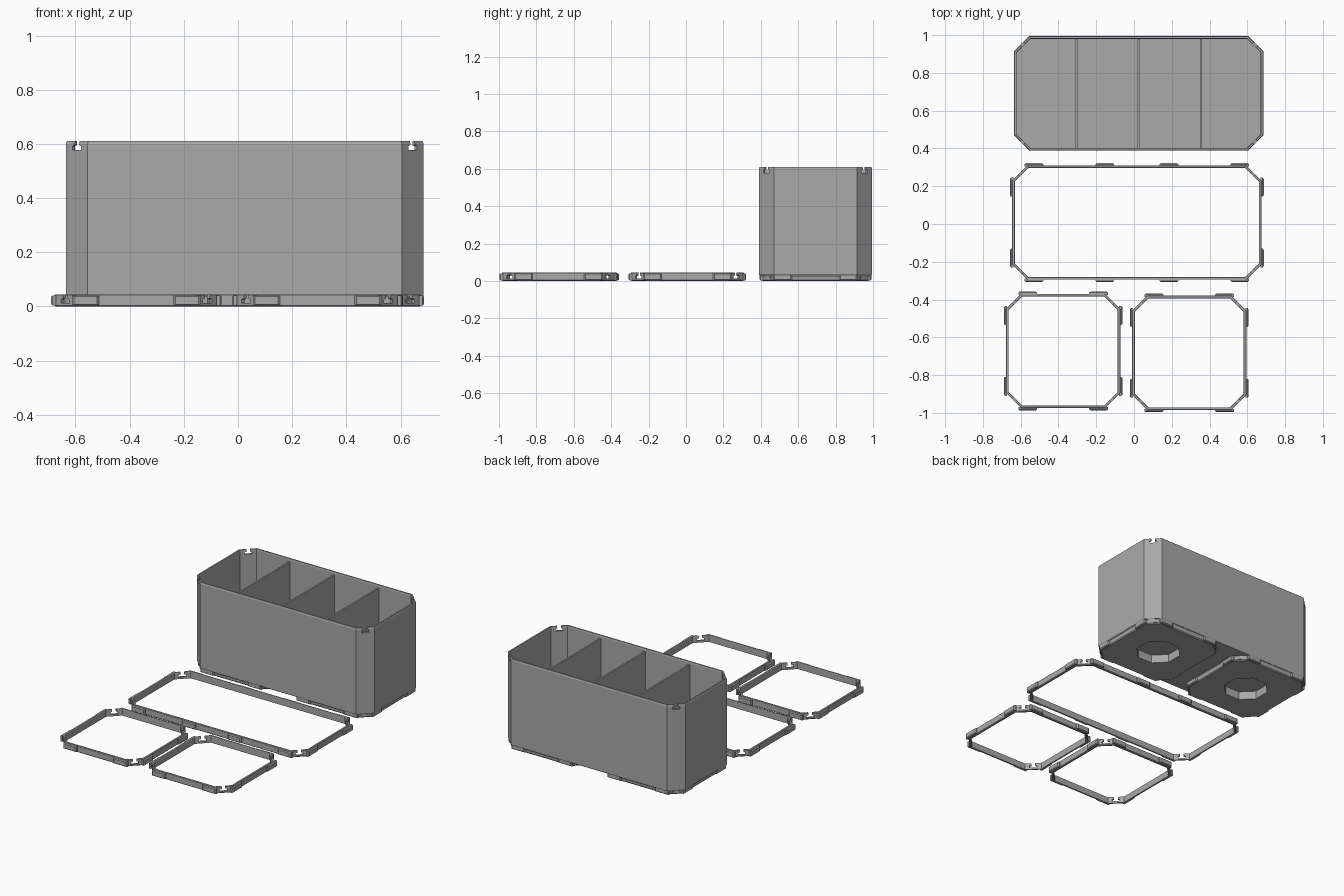
import bpy, bmesh, math
from mathutils import Matrix, Vector

if "Cube" in bpy.data.objects:
    bpy.data.objects.remove(bpy.data.objects["Cube"])

grey = bpy.data.materials.new("grey plastic")
grey.diffuse_color = (0.40, 0.40, 0.40, 1)
grey.use_nodes = True
grey.node_tree.nodes["Principled BSDF"].inputs["Base Color"].default_value = grey.diffuse_color


def octo(w, d, c, t, z):
    """Chamfered rectangle, offset inwards by t, at height z."""
    x, y, k = w / 2 - t, d / 2 - t, c - 0.586 * t
    return [(x, y - k, z), (x - k, y, z), (k - x, y, z), (-x, y - k, z),
            (-x, k - y, z), (k - x, -y, z), (x - k, -y, z), (x, k - y, z)]


def make(name, bm, loc=(0, 0, 0)):
    bmesh.ops.recalc_face_normals(bm, faces=bm.faces)
    me = bpy.data.meshes.new(name)
    bm.to_mesh(me)
    bm.free()
    ob = bpy.data.objects.new(name, me)
    ob.location = loc
    me.materials.append(grey)
    bpy.context.collection.objects.link(ob)
    return ob


def loft(bm, loops, closed=False):
    """Skin a stack of loops; cap the ends or join last to first."""
    rows = [[bm.verts.new(p) for p in lp] for lp in loops]
    n = len(rows[0])
    for a, b in zip(rows, rows[1:] + (rows[:1] if closed else [])):
        for i in range(n):
            bm.faces.new((a[i], a[(i + 1) % n], b[(i + 1) % n], b[i]))
    if not closed:
        bm.faces.new(rows[0][::-1])
        bm.faces.new(rows[-1])


def prism(bm, outline, depth, mat):
    """Outline in local xz, extruded along local y, then placed by a matrix."""
    loft(bm, [[mat @ Vector((x, s * depth / 2, z)) for x, z in outline] for s in (-1, 1)])


def place(x, y, z, angle):
    return Matrix.Translation((x, y, z)) @ Matrix.Rotation(angle, 4, 'Z')


def corners(w, d, c):
    """Middle of each chamfer with the direction it faces."""
    for sx in (-1, 1):
        for sy in (-1, 1):
            yield sx * (w - c) / 2, sy * (d - c) / 2, math.atan2(sy, sx) + math.pi / 2


def cut(ob, cutter):
    m = ob.modifiers.new("cut", 'BOOLEAN')
    m.operation, m.solver, m.object = 'DIFFERENCE', 'EXACT', cutter
    bpy.context.view_layer.update()
    bpy.context.view_layer.objects.active = ob
    bpy.ops.object.modifier_apply(modifier=m.name)
    bpy.data.objects.remove(cutter)


# T-shaped slot, measured down from the rim
SLOT = [(-.012, .01), (-.012, -.014), (-.023, -.018), (-.023, -.032),
        (.023, -.032), (.023, -.018), (.012, -.014), (.012, .01)]
# clip, tapering along its length
CLIP = [(-.045, .004), (.045, .004), (.05, .036), (-.05, .036)]
C = 0.08


def notch(ob, w, d, top):
    bm = bmesh.new()
    for x, y, a in corners(w, d, C):
        prism(bm, SLOT, 0.06, place(x, y, top, a))
    cut(ob, make("notch_cutter", bm, ob.location))


def clip_bumps(bm, w, d, out):
    """Snap clips, two per side and four on long sides."""
    for size, other, turn in ((w, d, 0), (d, w, math.pi / 2)):
        e = size / 2 - 0.115
        spots = [-e, e] + ([-0.17, 0.17] if size > 1 else [])
        for s in (-1, 1):
            for p in spots:
                m = Matrix.Rotation(turn, 4, 'Z') @ Matrix.Translation((p, s * (other / 2 + out), 0))
                loft(bm, [[m @ Vector((x * k, s * y, z)) for x, z in
                           [(-.05, .003 + g), (.05, .003 + g), (.05, .041 - g), (-.05, .041 - g)]]
                          for y, k, g in ((-.006, 1, 0), (.006, 1, 0), (.012, .85, .005))])


# ---- storage box ----
W, D, H = 1.32, 0.605, 0.61
BX, BY = 0.025, 0.692
bm = bmesh.new()
loft(bm, [octo(W, D, C, t, z) for t, z in
          ((0.004, 0.03), (0, 0.036), (0, 0.60), (0.003, H), (0.012, H), (0.014, 0.60), (0.014, 0.065))])
box = make("box_shell", bm, (BX, BY, 0))
notch(box, W, D, H)

# dividers
bm = bmesh.new()
for x in (-0.33, 0, 0.33):
    m = Matrix.Translation((x, 0, 0.325)) @ Matrix.Diagonal((0.011, D - 0.02, 0.53, 1))
    bmesh.ops.create_cube(bm, size=1, matrix=m)
make("dividers", bm, (BX, BY, 0))

# two stacking feet, each with an octagonal pocket
pocket = bmesh.new()
for side, s in (("left", -1), ("right", 1)):
    fx = BX + s * 0.3575
    bm = bmesh.new()
    loft(bm, [octo(D, D, C, t, z) for t, z in ((0.02, 0), (0.014, 0.006), (0.012, 0.022), (0.004, 0.034))])
    foot = make(side + "_foot", bm, (fx, BY, 0))
    for target in (foot, box):
        bm = bmesh.new()
        bmesh.ops.create_cone(bm, cap_ends=True, segments=8, radius1=0.14, radius2=0.14, depth=0.11,
                              matrix=Matrix.Rotation(math.pi / 8, 4, 'Z'))
        cut(target, make("pocket_cutter", bm, (fx, BY, 0)))
    # locking tabs on the foot corners
    bm = bmesh.new()
    for x, y, a in corners(D - 0.03, D - 0.03, C):
        prism(bm, [(-.022, .008), (.022, .008), (.022, .02), (.011, .024),
                   (.011, .036), (-.011, .036), (-.011, .024), (-.022, .02)], 0.024, place(x, y, 0, a))
    make(side + "_foot_tabs", bm, (fx, BY, 0))
    # clip teeth under the wall edge
    bm = bmesh.new()
    clip_bumps(bm, D - 0.024, D - 0.024, -0.004)
    make(side + "_foot_clips", bm, (fx, BY, 0))
pocket.free()


# ---- connector rings ----
def ring(name, w, d, x, y):
    bm = bmesh.new()
    loft(bm, [octo(w, d, C, t, z) for t, z in
              ((0.004, 0), (0, 0.004), (0, 0.042), (0.002, 0.044), (0.012, 0.044), (0.014, 0.040), (0.014, 0))], True)
    ob = make(name, bm, (x, y, 0))
    notch(ob, w, d, 0.044)
    bm = bmesh.new()
    clip_bumps(bm, w, d, 0)
    make(name + "_clips", bm, (x, y, 0))


ring("long_ring", W, D, 0.015, 0.0075)
ring("left_ring", D, D, -0.375, -0.672)
ring("right_ring", D, D, 0.2925, -0.682)
